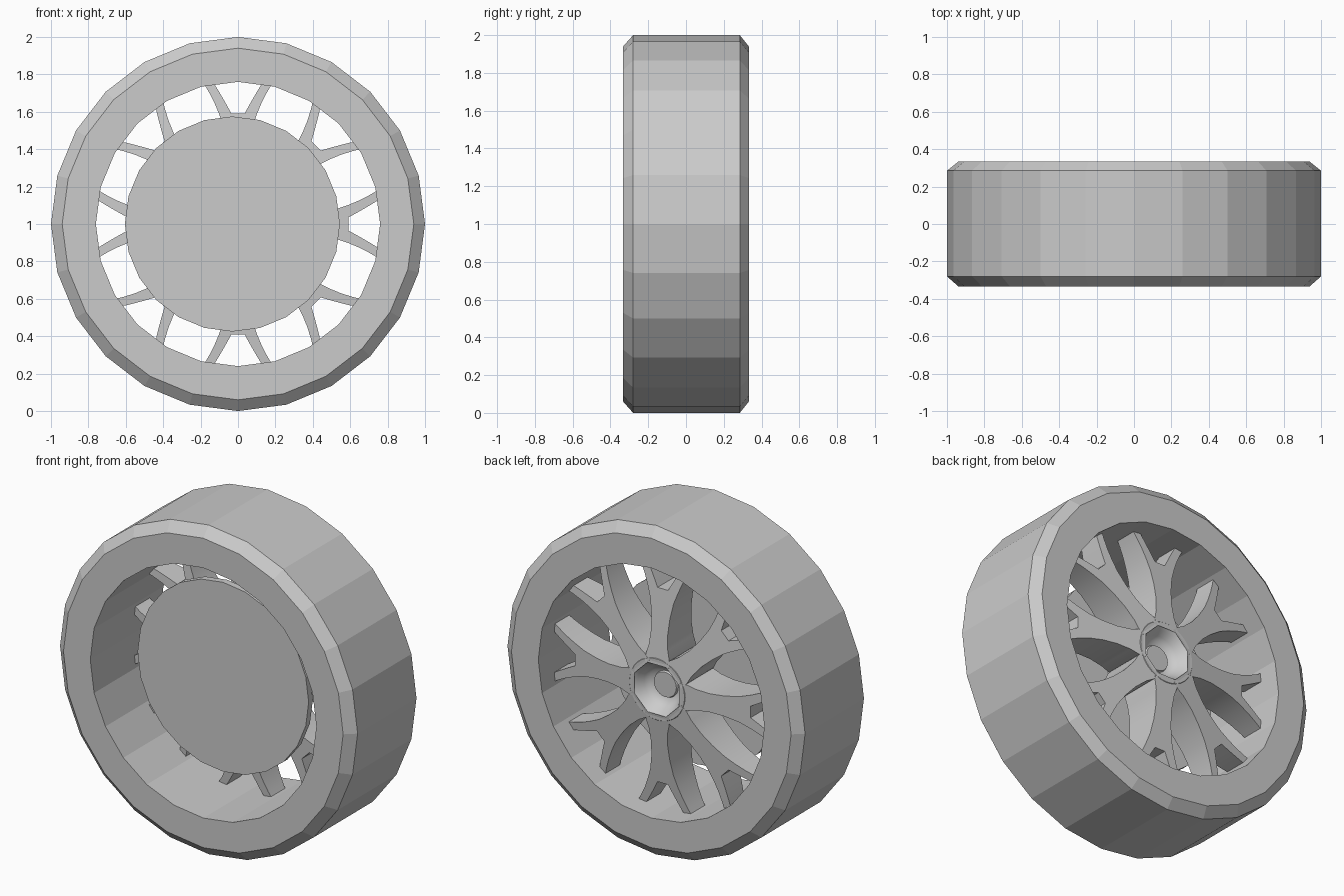
import bpy, bmesh, math
from mathutils import Matrix, Vector

if "Cube" in bpy.data.objects:
    bpy.data.objects.remove(bpy.data.objects["Cube"])

grey = bpy.data.materials.new("plain_grey")
grey.use_nodes = True
COLOUR = (0.6, 0.6, 0.6, 1)
grey.diffuse_color = COLOUR
grey.node_tree.nodes["Principled BSDF"].inputs["Base Color"].default_value = COLOUR


def finish(bm, name, smooth=False, offset=(0, 0, 1)):
    """Turn a bmesh built around the wheel axle into a finished object."""
    bmesh.ops.remove_doubles(bm, verts=bm.verts, dist=1e-5)
    bmesh.ops.recalc_face_normals(bm, faces=bm.faces)
    mesh = bpy.data.meshes.new(name)
    bm.to_mesh(mesh)
    bm.free()
    mesh.materials.append(grey)
    obj = bpy.data.objects.new(name, mesh)
    obj.location = offset
    bpy.context.collection.objects.link(obj)
    if smooth:
        bpy.ops.object.select_all(action="DESELECT")
        obj.select_set(True)
        bpy.context.view_layer.objects.active = obj
        bpy.ops.object.shade_smooth_by_angle(angle=math.radians(35))
    return obj


def revolve(name, profile, sides, closed=False, **kw):
    """Spin a (radius, y) profile around the y axis; open ends are capped."""
    bm = bmesh.new()
    rings = []
    for r, y in profile:
        rings.append([bm.verts.new((r * math.sin(math.tau * i / sides), y,
                                    r * math.cos(math.tau * i / sides)))
                      for i in range(sides)])
    pairs = list(zip(rings, rings[1:]))
    if closed:
        pairs.append((rings[-1], rings[0]))
    else:
        bm.faces.new(rings[0])
        bm.faces.new(rings[-1])
    for a, b in pairs:
        for i in range(sides):
            j = (i + 1) % sides
            bm.faces.new((a[i], a[j], b[j], b[i]))
    return finish(bm, name, **kw)


# Tyre: a faceted ring with chamfered shoulders
revolve("tyre", [(0.76, -0.333), (0.94, -0.333), (1, -0.28),
                 (1, 0.285), (0.94, 0.333), (0.76, 0.333)], 24, closed=True)

# Brake disc, slightly off the axle, and the axle that carries it
revolve("brake_disc", [(0.575, -0.1), (0.575, -0.06)], 24, offset=(-0.03, 0, 1))
revolve("axle", [(0.14, -0.07), (0.14, 0.06)], 24, smooth=True)

# Hub: a smooth dish with a raised cap in the middle
revolve("hub", [(0.2, 0.01), (0.2, 0.262), (0.185, 0.278), (0.165, 0.278),
                (0.145, 0.258), (0.125, 0.222), (0.105, 0.198), (0.08, 0.188),
                (0.075, 0.2)], 32, smooth=True)

# Forked spokes: half outlines as (distance, inner edge, outer edge)
STEM = [(0.15, 0, 0.08), (0.2, 0, 0.078), (0.25, 0, 0.064), (0.34, 0, 0.056),
        (0.43, 0, 0.062), (0.52, 0, 0.078), (0.59, 0, 0.102)]
BRANCH = [(0.59, 0.035, 0.102), (0.65, 0.068, 0.127),
          (0.71, 0.103, 0.158), (0.765, 0.137, 0.192)]


def section(r, inner, outer, side):
    t = (r - 0.15) / 0.615
    back, front = 0.28 - 0.08 * t, 0.01 + 0.06 * t
    return [Vector((side * w, y, r))
            for w, y in ((inner, back), (outer, back), (outer, front), (inner, front))]


def loft(bm, stations, side, turn, skip_inner):
    rows = [[bm.verts.new(turn @ p) for p in section(*s, side)] for s in stations]
    for a, b in zip(rows, rows[1:]):
        for k in range(3 if skip_inner else 4):
            n = (k + 1) % 4
            bm.faces.new((a[k], a[n], b[n], b[k]))
    return rows


bm = bmesh.new()
for i in range(8):
    turn = Matrix.Rotation(math.tau * i / 8, 3, "Y")
    for side in (-1, 1):
        stem = loft(bm, STEM, side, turn, True)
        fork = loft(bm, BRANCH, side, turn, False)
        bm.faces.new(fork[-1])
        # flat floor of the notch between the two branches
        s, f = stem[-1], fork[0]
        bm.faces.new((s[0], f[0], f[3], s[3]))
        # join the branch root to the stem
        bmesh.ops.weld_verts(bm, targetmap={f[1]: s[1], f[2]: s[2]})
# The last stem strip is split so that it meets the notch floor cleanly
bmesh.ops.triangulate(bm, faces=[f for f in bm.faces if len(f.verts) > 4])
finish(bm, "spokes", smooth=True)
